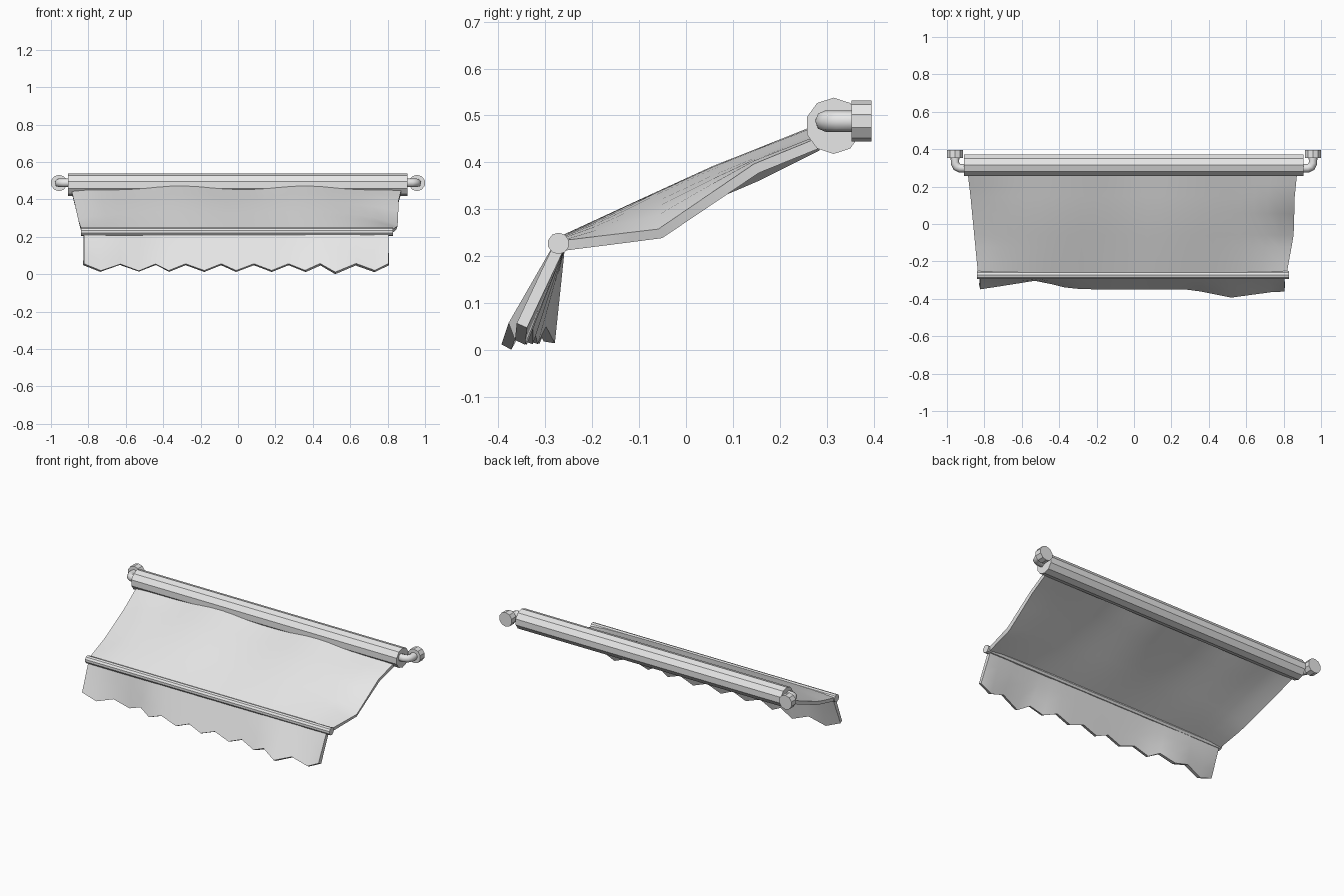
import bpy, bmesh, math
from mathutils import Matrix, Vector

cube = bpy.data.objects.get("Cube")
if cube:
    bpy.data.objects.remove(cube, do_unlink=True)

# Single light grey material
GREY = (0.8, 0.8, 0.8, 1)
grey = bpy.data.materials.new("light_grey")
grey.use_nodes = True
grey.diffuse_color = GREY
grey.node_tree.nodes["Principled BSDF"].inputs["Base Color"].default_value = GREY


def add_object(name, data):
    ob = bpy.data.objects.new(name, data)
    data.materials.append(grey)
    bpy.context.scene.collection.objects.link(ob)
    return ob


def rod(name, start, end, radius, sides):
    """Flat-sided prism between two points."""
    a, b = Vector(start), Vector(end)
    turn = (b - a).to_track_quat('Z', 'Y').to_matrix().to_4x4()
    bm = bmesh.new()
    bmesh.ops.create_cone(bm, cap_ends=True, segments=sides, radius1=radius,
                          radius2=radius, depth=(b - a).length,
                          matrix=Matrix.Translation((a + b) / 2) @ turn)
    me = bpy.data.meshes.new(name)
    bm.to_mesh(me)
    bm.free()
    return add_object(name, me)


def interp(points, t):
    """Piecewise linear lookup in (position, value) pairs."""
    if t <= points[0][0]:
        return points[0][1]
    for (a, va), (b, vb) in zip(points, points[1:]):
        if t <= b:
            return va + (vb - va) * (t - a) / (b - a)
    return points[-1][1]


def cloth(name, columns, rows, place, thickness):
    """Sheet of quads placed by a function, thickened on both sides."""
    bm = bmesh.new()
    grid = [[bm.verts.new(place(c, r)) for c in columns] for r in rows]
    for upper, lower in zip(grid, grid[1:]):
        for i in range(len(columns) - 1):
            bm.faces.new((upper[i], lower[i], lower[i + 1], upper[i + 1]))
    me = bpy.data.meshes.new(name)
    bm.to_mesh(me)
    bm.free()
    ob = add_object(name, me)
    solid = ob.modifiers.new("thickness", 'SOLIDIFY')
    solid.thickness = thickness
    solid.offset = 0
    bpy.ops.object.select_all(action='DESELECT')
    bpy.context.view_layer.objects.active = ob
    ob.select_set(True)
    bpy.ops.object.modifier_apply(modifier=solid.name)
    bpy.ops.object.shade_smooth_by_angle(angle=math.radians(35))
    return ob


# Rollers
rod("rear_roller", (-0.91, 0.315, 0.478), (0.905, 0.315, 0.478), 0.06, 10)
rod("front_bar", (-0.84, -0.272, 0.227), (0.83, -0.272, 0.227), 0.023, 10)

# Wall plates and bent support pipes
for side, label in ((1, "left"), (-1, "right")):
    rod(label + "_wall_plate", (side * 0.957, 0.353, 0.488),
        (side * 0.957, 0.396, 0.488), 0.044, 10)
    curve = bpy.data.curves.new(label + "_bracket_pipe", 'CURVE')
    curve.dimensions = '3D'
    curve.bevel_depth = 0.023
    curve.bevel_resolution = 2
    curve.use_fill_caps = True
    path = [(0.957, 0.36), (0.957, 0.325), (0.948, 0.306), (0.93, 0.298), (0.89, 0.298)]
    spline = curve.splines.new('POLY')
    spline.points.add(len(path) - 1)
    for point, (x, y) in zip(spline.points, path):
        point.co = (side * x, y, 0.488, 1)
    add_object(label + "_bracket_pipe", curve)

# Canopy: straight in the middle, sagging at both side edges
MIDDLE = [(-0.265, 0.232), (-0.1, 0.305), (0.06, 0.375), (0.28, 0.458)]
LEFT_EDGE = [(-0.265, 0.222), (-0.055, 0.248), (0.15, 0.387), (0.28, 0.44)]
RIGHT_EDGE = [(-0.265, 0.222), (-0.08, 0.272), (0.15, 0.37), (0.28, 0.435)]
LEFT_X = [(-0.265, 0.815), (-0.055, 0.85), (0.15, 0.858), (0.28, 0.872)]
RIGHT_X = [(-0.265, 0.833), (-0.055, 0.852), (0.15, 0.872), (0.28, 0.888)]


def canopy_point(u, y):
    x = u * interp(LEFT_X if u > 0 else RIGHT_X, y)
    edge = interp(LEFT_EDGE if u > 0 else RIGHT_EDGE, y)
    sag = abs(u) ** 6
    z = interp(MIDDLE, y) * (1 - sag) + edge * sag
    ripple = 0.011 * math.cos(math.tau * (x - 0.36) / 0.67) * (y + 0.265) / 0.545
    return x, y, z + ripple * (1 - sag)


cloth("canopy", [i / 12 - 1 for i in range(25)],
      [0.28, 0.215, 0.15, 0.06, -0.055, -0.12, -0.19, -0.265], canopy_point, 0.022)

# Valance: hanging flap with a zigzag hem and a gentle fold
HEM_Y = [(-0.82, -0.338), (-0.52, -0.290), (-0.36, -0.330), (-0.27, -0.338),
         (0.3, -0.338), (0.52, -0.383), (0.73, -0.354), (0.81, -0.350)]
HEM_X = [-0.825, -0.735, -0.63, -0.53, -0.44, -0.37, -0.28, -0.18, -0.09, -0.01,
         0.085, 0.18, 0.27, 0.36, 0.44, 0.52, 0.63, 0.73, 0.805]


def valance_point(i, t):
    x = HEM_X[i]
    hem_z = 0.016 if i % 2 else 0.052
    if i == 15:
        hem_z = 0.006
    return x, -0.27 + (interp(HEM_Y, x) + 0.27) * t, 0.222 + (hem_z - 0.222) * t


cloth("valance", range(len(HEM_X)), [0, 0.35, 0.7, 1], valance_point, 0.024)
